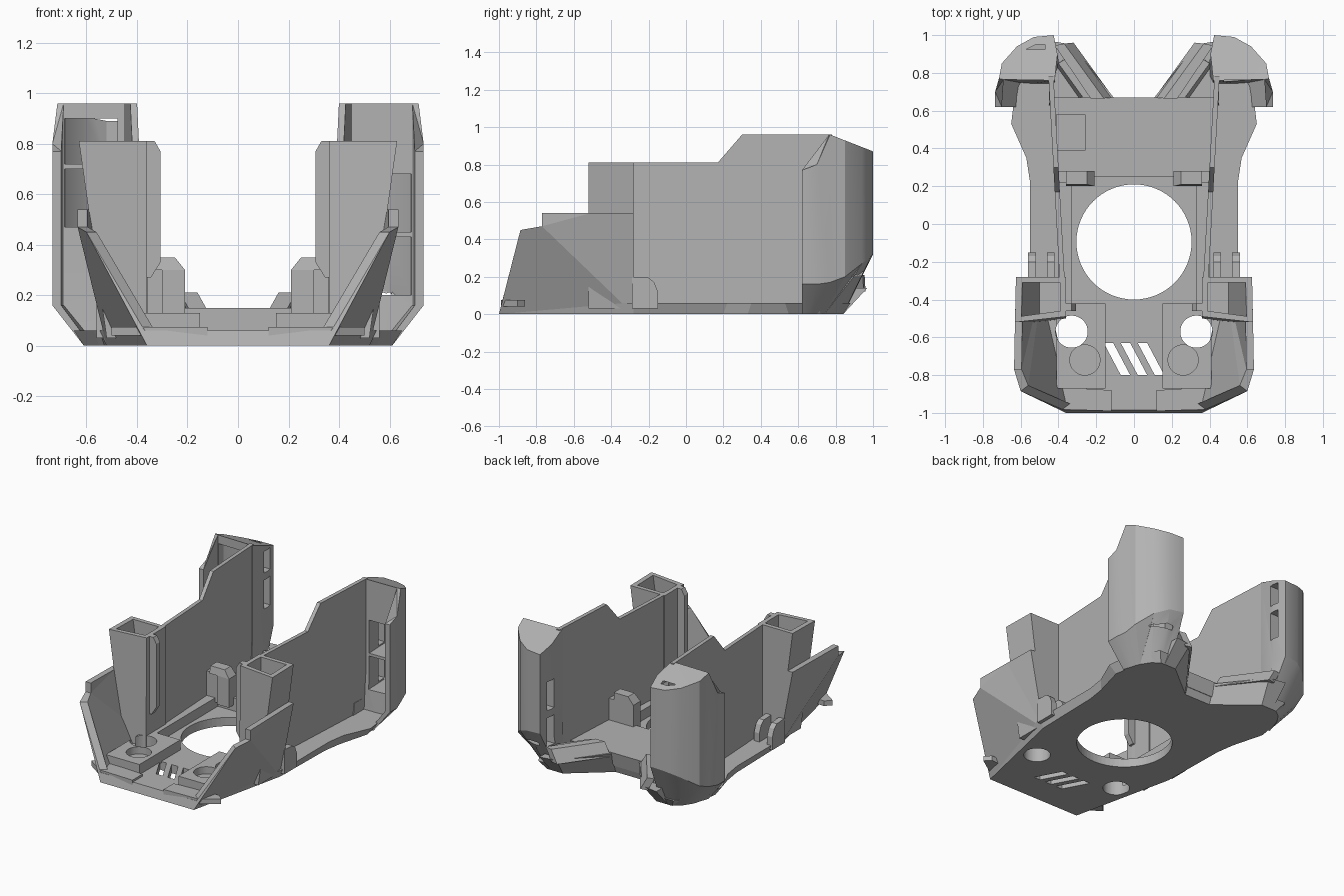
import bpy, bmesh, math
from mathutils import Vector

if "Cube" in bpy.data.objects:
    bpy.data.objects.remove(bpy.data.objects["Cube"], do_unlink=True)

grey = bpy.data.materials.new("plain grey")
grey.use_nodes = True
grey.diffuse_color = (0.45, 0.45, 0.45, 1)
grey.node_tree.nodes["Principled BSDF"].inputs["Base Color"].default_value = grey.diffuse_color


def finish(name, bm):
    """Turn a bmesh into a grey object with clean outward normals."""
    bmesh.ops.triangulate(bm, faces=[f for f in bm.faces if len(f.verts) > 4])
    bmesh.ops.recalc_face_normals(bm, faces=bm.faces)
    mesh = bpy.data.meshes.new(name)
    bm.to_mesh(mesh)
    bm.free()
    mesh.materials.append(grey)
    obj = bpy.data.objects.new(name, mesh)
    bpy.context.collection.objects.link(obj)
    return obj


def loft(name, rings, side=1):
    """Closed solid through rings of 3D points; side=-1 mirrors it in x."""
    bm = bmesh.new()
    loops = [[bm.verts.new((side * x, y, z)) for x, y, z in ring] for ring in rings]
    n = len(loops[0])
    for low, high in zip(loops, loops[1:]):
        for i in range(n):
            j = (i + 1) % n
            bm.faces.new((low[i], low[j], high[j], high[i]))
    bm.faces.new(loops[0])
    bm.faces.new(loops[-1])
    return finish(name, bm)


def at(points, z):
    return [(x, y, z) for x, y in points]


def prism(name, points, z0, z1, side=1, top=None):
    return loft(name, [at(points, z0), at(top or points, z1)], side)


def rect(x0, x1, y0, y1):
    return [(x0, y0), (x1, y0), (x1, y1), (x0, y1)]


def box(name, x0, x1, y0, y1, z0, z1, side=1):
    return prism(name, rect(x0, x1, y0, y1), z0, z1, side)


def disc(x, y, r, z0, z1, side=1):
    ring = [(x + r * math.cos(a), y + r * math.sin(a))
            for a in (math.tau * i / 64 for i in range(64))]
    return prism("cutter", ring, z0, z1, side)


def cut(target, cutter):
    """Subtract the cutter, apply, and remove it."""
    cutter.hide_render = True
    mod = target.modifiers.new("cut", "BOOLEAN")
    mod.operation, mod.solver, mod.object = "DIFFERENCE", "EXACT", cutter
    bpy.context.view_layer.objects.active = target
    bpy.ops.object.modifier_apply(modifier=mod.name)
    bpy.data.objects.remove(cutter, do_unlink=True)


def smooth(obj, angle=30):
    bpy.ops.object.select_all(action="DESELECT")
    obj.select_set(True)
    bpy.context.view_layer.objects.active = obj
    bpy.ops.object.shade_smooth_by_angle(angle=math.radians(angle))


def both_sides(points):
    return points + [(-x, y) for x, y in reversed(points)]


# Base tray with flared rim
foot = both_sides([(.36, -1), (.52, -.28), (.53, .2), (.55, .33), (.61, .55),
                   (.58, .72), (.48, .84), (.36, .84), (.1, .63)])
rim = both_sides([(.37, -.985), (.55, -.28), (.55, .22), (.57, .35), (.65, .53),
                  (.63, .7), (.52, .88), (.36, .88), (.1, .65)])
base = prism("base_tray", foot, 0, .06, top=rim)
cut(base, disc(0, -.095, .305, -.1, .3))

# Row of plain slanted vents
for x in (-.09, 0, .09):
    cut(base, prism("cutter", [(x - .07, -.63), (x - .02, -.63), (x + .07, -.8), (x + .02, -.8)], -.1, .2))

# Rear deck with a pocket on the right
deck = prism("rear_deck", rect(-.42, .42, .25, .65), .05, .15, top=rect(-.42, .42, .25, .67))
cut(deck, box("cutter", -.41, -.26, .39, .58, .09, .2))

for s, word in ((1, "left"), (-1, "right")):
    # Mounting block with a through hole and a blind hole
    block = box(word + "_front_block", .15, .41, -.87, -.42, .05, .13, s)
    for target in (base, block):
        cut(target, disc(.33, -.57, .085, -.1, .3, s))
    cut(block, disc(.26, -.72, .08, .08, .3, s))

    # Raised edges round the large opening
    box(word + "_opening_edge", .33, .4, -.43, .26, .05, .13, s)
    prism(word + "_front_lip", [(.12, -.99), (.38, -.982), (.5, -.9), (.46, -.86), (.12, -.88)], .04, .075, s)

    # Upright catches in front of the deck
    box(word + "_catch", .21, .3, .2, .28, .1, .3, s)
    prism(word + "_catch_head", rect(.21, .36, .2, .28), .3, .35, s, top=rect(.25, .36, .21, .28))
    box(word + "_catch_web", .3, .4, .22, .28, .1, .3, s)

    # Leaning side wall with a stepped top
    profile = [(-.45, .05), (-.45, .81), (.17, .81), (.3, .96), (.78, .96), (.78, .05)]
    loft(word + "_side_wall", [[(x + (y + .42) * .055, y, z) for y, z in profile]
                               for x in (.36, .387)], s)

    # Rib on the front edge of the wall
    rib = [(.37, .27), (.345, .27), (.307, .33), (.307, .77), (.33, .81), (.37, .81)]
    loft(word + "_wall_rib", [[(x, y, z) for x, z in rib] for y in (-.46, -.42)], s)

    # Hollow front tower
    tower = prism(word + "_front_tower", [(.36, -.5), (.52, -.52), (.52, -.28), (.36, -.28)], .03, .81, s,
                  top=[(.36, -.49), (.63, -.52), (.625, -.28), (.36, -.28)])
    cut(tower, prism("cutter", [(.39, -.46), (.5, -.48), (.5, -.31), (.39, -.31)], .2, .9, s,
                     top=[(.39, -.46), (.61, -.49), (.605, -.31), (.39, -.31)]))

    # Faceted front cheek, a thin folded shell
    outer = [(.36, -1, 0), (.37, -.985, .06), (.6, -.885, .45), (.635, -.77, .47),
             (.635, -.77, .54), (.63, -.51, .54), (.52, -.28, 0), (.625, -.28, .54)]
    folds = [(0, 1, 2), (0, 2, 6), (2, 3, 6), (3, 4, 5), (3, 5, 6), (5, 7, 6)]
    bm = bmesh.new()
    skin = [bm.verts.new((s * x, y, z)) for x, y, z in outer]
    lining = [bm.verts.new((s * (x - .04), y + (.03 if y < -.8 else 0), z)) for x, y, z in outer]
    for a, b, c in folds:
        bm.faces.new((skin[a], skin[b], skin[c]))
        bm.faces.new((lining[c], lining[b], lining[a]))
    edge = (0, 1, 2, 3, 4, 5, 7, 6)
    for i, a in enumerate(edge):
        b = edge[(i + 1) % len(edge)]
        bm.faces.new((skin[a], skin[b], lining[b], lining[a]))
    finish(word + "_front_cheek", bm)

    # Rounded tabs beside the tower
    tab = [(-.29, .03), (-.29, .2), (-.2, .195), (-.17, .17), (-.15, .12), (-.15, .03)]
    for x in (.42, .52):
        loft(word + "_tab", [[(x + d, y, z) for y, z in tab] for d in (0, .04)], s)

    # Rear pod: tapered foot, curved back, sloping roof
    plan = [(.42, .76), (.405, .9), (.425, 1), (.53, .99), (.62, .94), (.7, .85),
            (.715, .77), (.735, .7), (.735, .62), (.7, .62), (.69, .765)]
    sole = [(.42, .74), (.39, .8), (.4, .84), (.48, .84), (.53, .8), (.57, .74),
            (.59, .68), (.6, .65), (.61, .62), (.58, .62), (.56, .74)]
    knee = [.32, .32, .32, .31, .27, .2, .17, .16, .16, .16, .16]
    roof = [.96 - .39 * max(0, y - .77) for x, y in plan]
    roof[7:10] = [.8, .77, .77]
    pod = loft(word + "_rear_pod", [at(sole, 0),
                                    [(x, y, z) for (x, y), z in zip(plan, knee)],
                                    [(x, y, z) for (x, y), z in zip(plan, roof)]], s)
    # Two ducts with slots through the inner back face
    duct = [(.48, .7), (.695, .7), (.68, .81), (.6, .91), (.52, .95), (.47, .95)]
    start = .2 if s > 0 else .47
    for low in (start, start + .25):
        high = low + .23
        if low > .6:
            high = .9
        cut(pod, prism("cutter", duct, low, high, s))
        cut(pod, box("cutter", .36, .5, .87, .94, low + .01, high - .02, s))
    smooth(pod, 25)

    # Rear bracket between deck and pod
    prism(word + "_rear_bracket", [(.1, .63), (.36, .84), (.45, .84), (.45, .62)], 0, .14, s,
          top=[(.1, .66), (.33, .95), (.45, .97), (.45, .64)])
    ridge = [Vector((.11, .67)), Vector((.32, .96)), Vector((.37, .95)), Vector((.18, .67))]
    prism(word + "_bracket_ridge", ridge, .12, .21, s,
          top=[p + Vector((.05, -.005)) for p in ridge])
    prism(word + "_bracket_latch", [(.2, .67), (.36, .88), (.42, .84), (.3, .67)], .12, .2, s,
          top=[(.22, .67), (.37, .87), (.4, .85), (.27, .67)])
